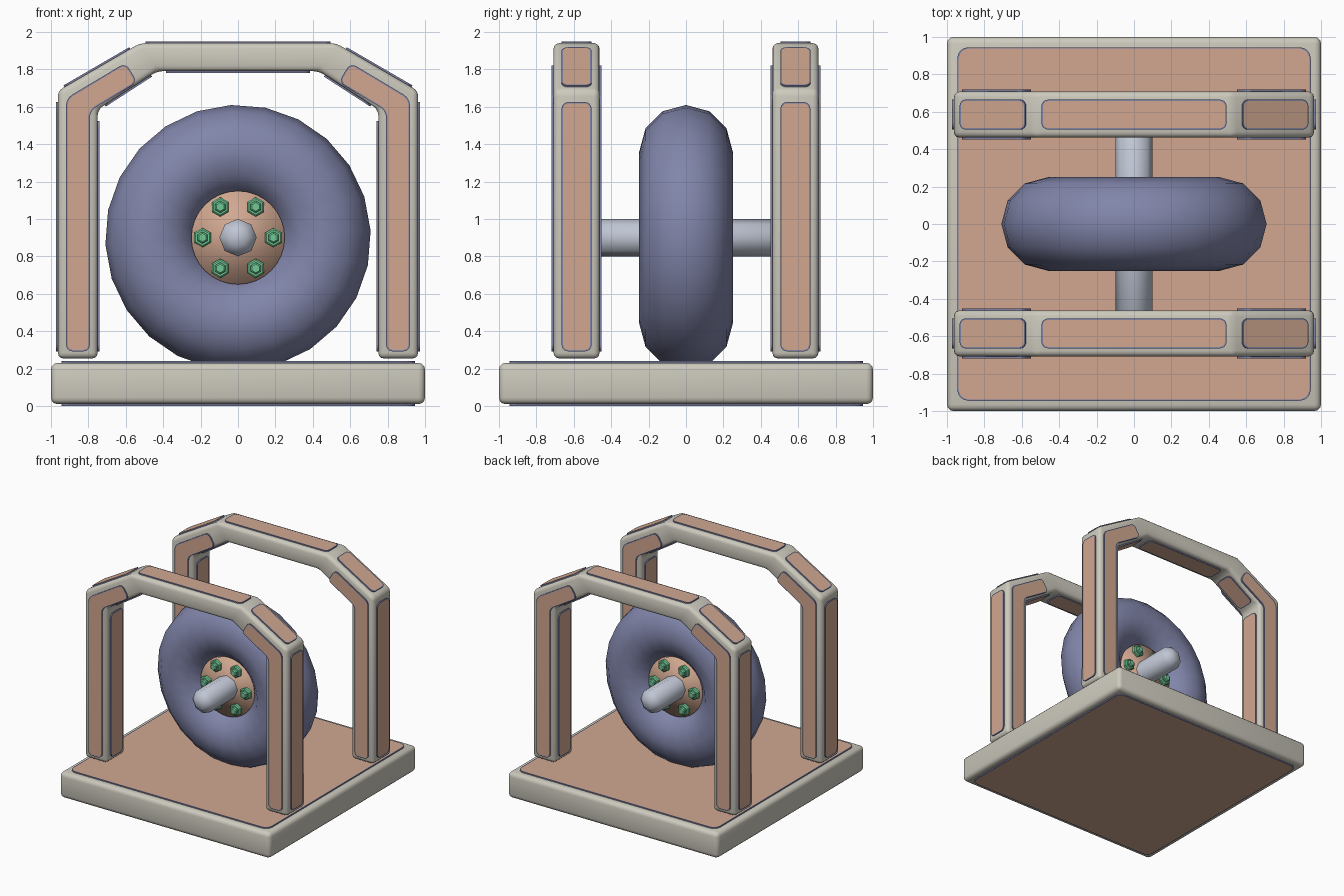
import bpy, bmesh, math
from mathutils import Matrix, Vector

if "Cube" in bpy.data.objects:
    bpy.data.objects.remove(bpy.data.objects["Cube"])


def mat(name, rgb):
    m = bpy.data.materials.new(name)
    m.diffuse_color = (*rgb, 1)
    m.use_nodes = True
    m.node_tree.nodes["Principled BSDF"].inputs["Base Color"].default_value = m.diffuse_color
    return m


BEIGE = mat("beige_frame", (0.61, 0.59, 0.51))
TAN = mat("tan_panel", (0.64, 0.39, 0.28))
BLUE = mat("slate_blue", (0.22, 0.235, 0.40))
GREEN = mat("green_bolt", (0.16, 0.58, 0.30))
STEEL = mat("pale_steel", (0.52, 0.56, 0.65))


def finish(bm, name, mats, matrix=None):
    bmesh.ops.recalc_face_normals(bm, faces=bm.faces)
    me = bpy.data.meshes.new(name)
    bm.to_mesh(me)
    bm.free()
    ob = bpy.data.objects.new(name, me)
    bpy.context.collection.objects.link(ob)
    for m in mats:
        me.materials.append(m)
    if matrix:
        ob.matrix_world = matrix
    return ob


def smooth(ob, angle=40):
    bpy.ops.object.select_all(action='DESELECT')
    ob.select_set(True)
    bpy.context.view_layer.objects.active = ob
    bpy.ops.object.shade_smooth_by_angle(angle=math.radians(angle))


def solid(name, pts, depth, matrix, bevel=0.03):
    """Rounded prism: outline in local xy, extruded along local z."""
    bm = bmesh.new()
    f = bm.faces.new([bm.verts.new((x, y, 0)) for x, y in pts])
    ext = bmesh.ops.extrude_face_region(bm, geom=[f])
    bmesh.ops.translate(bm, vec=(0, 0, depth),
                        verts=[v for v in ext['geom'] if isinstance(v, bmesh.types.BMVert)])
    bmesh.ops.recalc_face_normals(bm, faces=bm.faces)
    edges = [e for e in bm.edges if e.calc_face_angle(0) > 0.3]
    bmesh.ops.bevel(bm, geom=edges, offset=bevel, segments=3, profile=0.5,
                    affect='EDGES', clamp_overlap=True)
    ob = finish(bm, name, [BEIGE], matrix)
    smooth(ob)
    return ob


def plate(name, pts, origin, u, n, r=0.035):
    """Blue-rimmed tan panel with rounded corners, standing 0.01 off the surface."""
    u, n = Vector(u).normalized(), Vector(n).normalized()
    v = n.cross(u)
    bm = bmesh.new()
    f = bm.faces.new([bm.verts.new((x, y, -0.005)) for x, y in pts])
    bmesh.ops.bevel(bm, geom=list(bm.verts), offset=r, segments=4, profile=0.5,
                    affect='VERTICES')
    ext = bmesh.ops.extrude_face_region(bm, geom=list(bm.faces))
    bmesh.ops.translate(bm, vec=(0, 0, 0.015),
                        verts=[w for w in ext['geom'] if isinstance(w, bmesh.types.BMVert)])
    bmesh.ops.recalc_face_normals(bm, faces=bm.faces)
    top = [f for f in bm.faces if f.normal.z > 0.9]
    bmesh.ops.inset_individual(bm, faces=top, thickness=0.008)
    for f in top:
        f.material_index = 1
    m = Matrix((u, v, n)).transposed().to_4x4()
    m.translation = Vector(origin)
    return finish(bm, name, [BLUE, TAN], m)


def rect(a, b):
    return [(-a, -b), (a, -b), (a, b), (-a, b)]


# Base slab with top and bottom panels
solid("base", rect(1, 1), 0.22, Matrix.Translation((0, 0, 0.01)), 0.035)
plate("base_top_panel", rect(0.945, 0.945), (0, 0, 0.23), (1, 0, 0), (0, 0, 1), 0.06)
plate("base_bottom_panel", rect(0.945, 0.945), (0, 0, 0.01), (1, 0, 0), (0, 0, -1), 0.06)

# Two arches (front and back) with panels on every side
HALF = 0.123
outer = [(0.963, 0.254), (0.963, 1.685), (0.524, 1.94)]
inner = [(0.433, 1.79), (0.75, 1.585), (0.75, 0.254)]
right = inner + outer                       # right half outline, top inner to top outer
outline = right + [(-x, z) for x, z in reversed(right)]
ell = [(0.919, 0.292), (0.919, 1.645), (0.602, 1.835), (0.538, 1.732), (0.792, 1.578), (0.792, 0.292)]


def strip(name, p, q, cy, side):
    """Panel on the arch rim from p to q; side is +1 outside, -1 inside."""
    d = Vector((q[0] - p[0], 0, q[1] - p[1]))
    n = Vector((d.z, 0, -d.x)) * side
    mid = ((p[0] + q[0]) / 2, cy, (p[1] + q[1]) / 2)
    plate(name, rect(d.length / 2, 0.08), mid, d, n)


def along(p, q, a, b):
    return [tuple(p[i] + (q[i] - p[i]) * t for i in (0, 1)) for t in (a, b)]


segments = [
    ("outer_leg_panel", [(0.963, 0.292), (0.963, 1.625)], 1),
    ("outer_slope_panel", along(outer[1], outer[2], 0.08, 0.88), 1),
    ("inner_leg_panel", [(0.75, 0.292), (0.75, 1.525)], -1),
    ("inner_slope_panel", along(inner[1], inner[0], 0.12, 0.9), -1),
]
for label, cy in (("front", -0.585), ("back", 0.585)):
    stand = Matrix.Translation((0, cy + HALF, 0)) @ Matrix.Rotation(math.pi / 2, 4, 'X')
    solid(label + "_arch", outline, 2 * HALF, stand)
    strip(label + "_arch_top_panel", (0.495, 1.94), (-0.495, 1.94), cy, 1)
    strip(label + "_arch_under_panel", (0.385, 1.79), (-0.385, 1.79), cy, -1)
    for name, (p, q), side in segments:
        strip(f"{label}_right_{name}", p, q, cy, side)
        strip(f"{label}_left_{name}", (-q[0], q[1]), (-p[0], p[1]), cy, side)
    for face in (-1, 1):
        for sx in (-1, 1):
            plate(label + "_arch_bent_panel", [(sx * x, z) for x, z in ell],
                  (0, cy + face * HALF, 0), (-face, 0, 0), (0, face, 0))

# Tyre
AXIS = Matrix.Translation((0, 0, 0.9)) @ Matrix.Rotation(math.pi / 2, 4, 'X')
bpy.ops.mesh.primitive_torus_add(major_segments=24, minor_segments=12,
                                 major_radius=0.46, minor_radius=0.25)
tyre = bpy.context.object
tyre.name = "tyre"
tyre.data.materials.append(BLUE)
tyre.matrix_world = AXIS @ Matrix.Rotation(math.radians(3), 4, 'Z')
bpy.ops.object.shade_smooth()


def rod(name, sides, radius, depth, material, matrix, chamfer=0):
    """Cylinder along local z, with chamfered ends if asked."""
    bm = bmesh.new()
    bmesh.ops.create_cone(bm, cap_ends=True, segments=sides, radius1=radius,
                          radius2=radius, depth=depth)
    if chamfer:
        rim = [e for e in bm.edges if abs(e.verts[0].co.z - e.verts[1].co.z) < 1e-5]
        bmesh.ops.bevel(bm, geom=rim, offset=chamfer, segments=1, affect='EDGES')
    return finish(bm, name, [material], matrix)


# Hub and axle
hub = rod("hub", 32, 0.25, 0.3, TAN, AXIS)
hub.data.shade_smooth()
axle = rod("axle", 8, 0.1, 1.05, STEEL, AXIS, 0.05)
smooth(axle, 46)

# Six bolts on each side of the hub
for label, s in (("front", 1), ("back", -1)):
    for i in range(6):
        a = i * math.pi / 3
        x, y = 0.19 * math.cos(a), 0.19 * math.sin(a)
        for part, r, reach, ch in (("nut", 0.052, 0.18, 0.008), ("stud", 0.032, 0.205, 0.008)):
            rod(f"{label}_{part}_{i + 1}", 6, r, reach - 0.12, GREEN,
                AXIS @ Matrix.Translation((x, y, s * (reach + 0.12) / 2))
                @ Matrix.Rotation(math.pi / 2, 4, 'Z') @ Matrix.Rotation(math.pi / 6, 4, 'Z'), ch)
